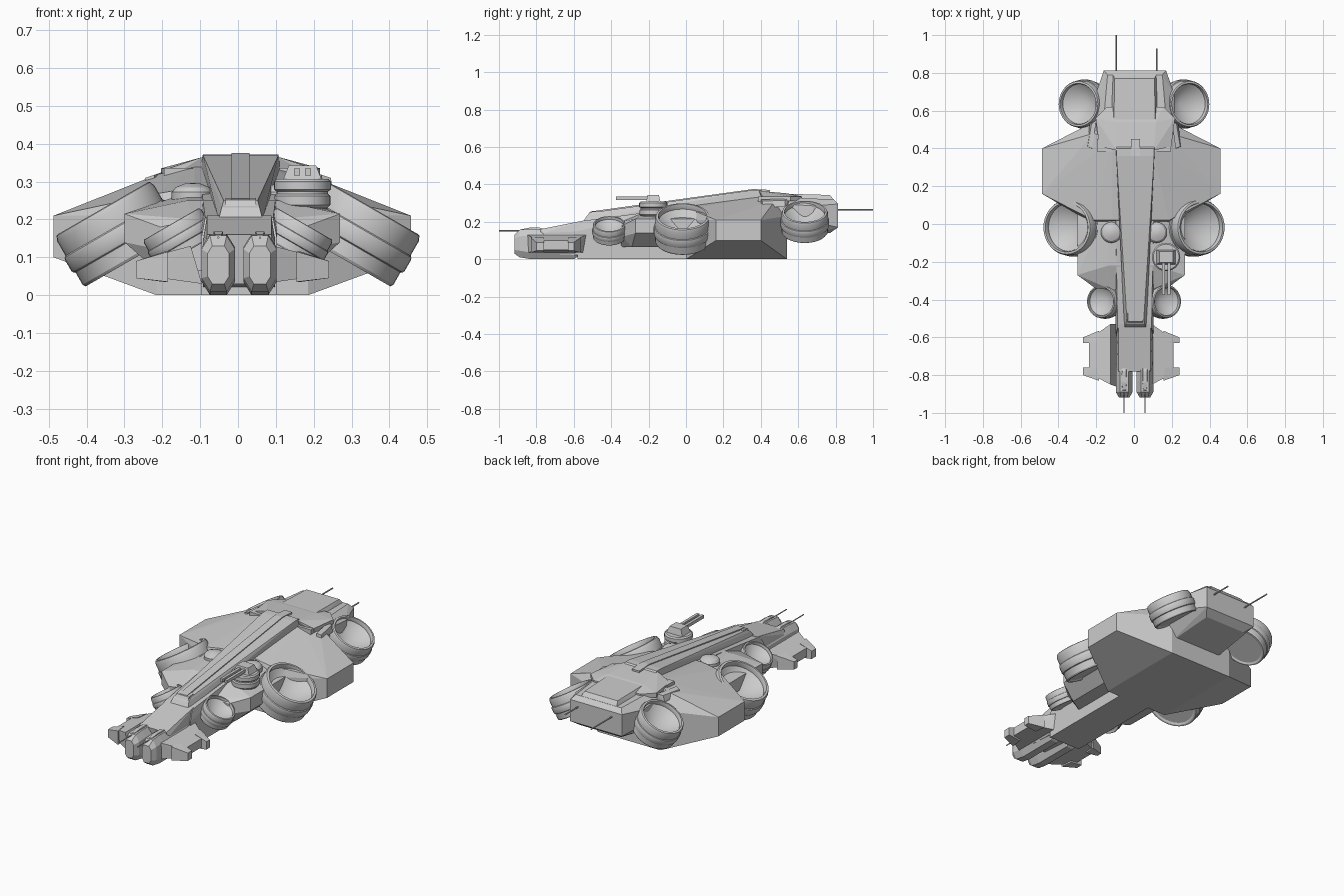
import bpy, bmesh, math
from mathutils import Matrix, Vector

grey = bpy.data.materials.new("hull grey")
grey.diffuse_color = (0.6, 0.6, 0.6, 1)


def finish(name, bm, smooth=False):
    bmesh.ops.recalc_face_normals(bm, faces=bm.faces)
    me = bpy.data.meshes.new(name)
    bm.to_mesh(me)
    bm.free()
    me.materials.append(grey)
    ob = bpy.data.objects.new(name, me)
    bpy.context.collection.objects.link(ob)
    if smooth:
        bpy.ops.object.select_all(action='DESELECT')
        ob.select_set(True)
        bpy.context.view_layer.objects.active = ob
        bpy.ops.object.shade_smooth_by_angle(angle=math.radians(25))
    return ob


def block(name, pts, cx=0.0, mirror=True, side=1):
    """Faceted convex block; pts are one half when mirrored."""
    bm = bmesh.new()
    for x, y, z in pts:
        bm.verts.new((cx + side * x, y, z))
        if mirror:
            bm.verts.new((cx - x, y, z))
    r = bmesh.ops.convex_hull(bm, input=bm.verts)
    loose = [v for v in bm.verts if not v.link_faces]
    bmesh.ops.delete(bm, geom=loose, context='VERTS')
    bmesh.ops.dissolve_limit(bm, angle_limit=0.02, verts=bm.verts, edges=bm.edges)
    return finish(name, bm)


def box(name, x0, x1, y0, y1, z0, z1, side=1):
    return block(name, [(x, y, z) for x in (x0, x1) for y in (y0, y1) for z in (z0, z1)],
                 mirror=False, side=side)


def lathe(name, prof, loc, tilt=0.0, steps=32):
    bm = bmesh.new()
    vs = [bm.verts.new((r, 0, z)) for r, z in prof]
    es = [bm.edges.new(p) for p in zip(vs, vs[1:])]
    bmesh.ops.spin(bm, geom=vs + es, cent=(0, 0, 0), axis=(0, 0, 1),
                   angle=2 * math.pi, steps=steps)
    bmesh.ops.remove_doubles(bm, verts=bm.verts, dist=1e-5)
    bm.transform(Matrix.Translation(loc) @ Matrix.Rotation(tilt, 4, 'Y'))
    return finish(name, bm, True)


def rod(name, x, y0, y1, z, r=0.003):
    bm = bmesh.new()
    bmesh.ops.create_cone(bm, cap_ends=True, segments=8, radius1=r, radius2=r, depth=y1 - y0)
    bm.transform(Matrix.Translation((x, (y0 + y1) / 2, z)) @ Matrix.Rotation(math.pi / 2, 4, 'X'))
    return finish(name, bm, True)


# main wide hull
block("main_hull", [(0.2, 0, 0), (0.2, 0.54, 0),
                    (0.472, 0.16, 0.10), (0.472, 0.40, 0.10),
                    (0.472, 0.16, 0.21), (0.472, 0.40, 0.21),
                    (0.2, 0.54, 0.23), (0.2, 0.0, 0.21),
                    (0.2, 0.02, 0.268), (0.2, 0.48, 0.318),
                    (0.1, 0.02, 0.285), (0.1, 0.45, 0.345)], cx=-0.015)
# forward hull
block("forward_hull", [(0.285, -0.27, 0.14), (0.285, -0.27, 0.215),
                       (0.285, 0.1, 0.14), (0.285, 0.1, 0.215),
                       (0.1, -0.35, 0.065), (0.1, -0.35, 0.2), (0.19, -0.34, 0.12),
                       (0.19, -0.34, 0.18), (0.2, -0.29, 0.065), (0.2, 0.1, 0.065),
                       (0.12, -0.22, 0.25), (0.12, 0.1, 0.27)], cx=-0.015)
# neck and keel running to the nose
block("neck", [(0.1, -0.58, 0), (0.1, 0.05, 0), (0.1, -0.58, 0.15), (0.09, -0.55, 0.205),
               (0.1, 0.05, 0.285), (0.1, 0.05, 0.15)], cx=0.003)
block("nose_neck", [(0.095, -0.53, 0.02), (0.095, -0.76, 0.03), (0.095, -0.76, 0.14),
                    (0.085, -0.53, 0.21), (0.085, -0.78, 0.16), (0.095, -0.53, 0.15)], cx=0.003)

# dorsal spine with raised centre strip
block("spine", [(0.058, -0.55, 0.2), (0.05, -0.53, 0.232), (0.045, -0.50, 0.25),
                (0.102, 0.37, 0.33), (0.1, 0.36, 0.37), (0.105, 0.44, 0.33),
                (0.1, 0.40, 0.371)], cx=0.007)
block("spine_strip", [(0.024, -0.54, 0.21), (0.024, -0.51, 0.255), (0.024, 0.36, 0.375),
                      (0.024, 0.45, 0.37), (0.024, 0.45, 0.33)], cx=0.007)
block("spine_nose_cap", [(0.045, -0.545, 0.2), (0.022, -0.545, 0.2), (0.04, -0.515, 0.252),
                         (0.04, -0.47, 0.257)], cx=0.007)

# rear block, bridge roof and deck
block("rear_block", [(0.17, 0.5, 0.33), (0.145, 0.79, 0.32), (0.205, 0.44, 0.3),
                     (0.205, 0.44, 0.18), (0.21, 0.68, 0.285), (0.21, 0.68, 0.2),
                     (0.165, 0.813, 0.295), (0.165, 0.813, 0.17), (0.13, 0.77, 0.14),
                     (0.15, 0.5, 0.10)], cx=0.005)
block("bridge_roof", [(0.1, 0.39, 0.365), (0.19, 0.41, 0.335), (0.19, 0.41, 0.31),
                      (0.21, 0.56, 0.335), (0.21, 0.56, 0.31), (0.15, 0.62, 0.335),
                      (0.15, 0.62, 0.31), (0.11, 0.54, 0.352)], cx=0.007)
block("rear_deck", [(0.11, 0.52, 0.31), (0.11, 0.52, 0.35), (0.105, 0.77, 0.343),
                    (0.115, 0.79, 0.318), (0.125, 0.6, 0.318)], cx=0.003)

for s, tag in ((-1, "left"), (1, "right")):
    # bridge side boxes and armour strips
    box(tag + "_bridge_box", 0.11, 0.195, 0.385, 0.45, 0.303, 0.336, s)
    block(tag + "_rear_strip", [(0.225, 0.40, 0.28), (0.25, 0.41, 0.28), (0.22, 0.40, 0.318),
                                (0.245, 0.41, 0.31), (0.2, 0.55, 0.28), (0.235, 0.53, 0.28),
                                (0.2, 0.55, 0.325), (0.225, 0.53, 0.315)],
          mirror=False, side=s)
    # nose pods: octagonal tubes with tapered tips
    pod = []
    for y, w, z0, z1, c in ((-0.918, 0.028, 0.03, 0.13, 0.012), (-0.89, 0.044, 0.01, 0.157, 0.022),
                            (-0.83, 0.044, 0.0, 0.162, 0.022), (-0.6, 0.044, 0.0, 0.162, 0.022),
                            (-0.55, 0.044, 0.03, 0.13, 0.022)):
        for sx in (-1, 1):
            pod += [(sx * w, y, z0 + 1.6 * c), (sx * w, y, z1 - 1.6 * c),
                    (sx * (w - c), y, z0), (sx * (w - c), y, z1)]
    px = 0.003 + s * 0.055
    block(tag + "_nose_pod", pod, cx=px, mirror=False)
    block(tag + "_pod_sensor", [(0.01, -0.89, 0.14), (0.008, -0.88, 0.16), (0.012, -0.84, 0.168),
                                (0.01, -0.78, 0.168), (0.014, -0.74, 0.155)], cx=px)
    rod(tag + "_nose_gun", px, -1.0, -0.87, 0.152)
    # fore wings with notched tips
    wx = -0.015
    block(tag + "_fore_wing", [(0.223, -0.79, 0.05), (0.223, -0.79, 0.1), (0.223, -0.61, 0.05),
                               (0.223, -0.61, 0.1), (0.08, -0.86, 0.03), (0.11, -0.85, 0.13),
                               (0.08, -0.53, 0.03), (0.11, -0.53, 0.13)],
          cx=wx, mirror=False, side=s)
    for n, ya, yb, yc in (("front", -0.80, -0.76, -0.83), ("back", -0.60, -0.63, -0.565)):
        block(tag + "_wing_tip_" + n, [(0.255, ya, 0.045), (0.255, ya, 0.09), (0.255, yb, 0.045),
                                       (0.255, yb, 0.09), (0.18, yb, 0.035), (0.18, yb, 0.115),
                                       (0.17, yc, 0.035), (0.17, yc, 0.115)],
              cx=wx, mirror=False, side=s)
    # tilted open lift-fan nacelles: outer bands, rim lip and inner funnel
    for n, x, y, z, R, H in (("main", 0.318, -0.018, 0.162, 0.155, 0.078),
                             ("front", 0.155, -0.41, 0.152, 0.092, 0.042),
                             ("rear", 0.265, 0.635, 0.2, 0.13, 0.062)):
        prof = [(0, -0.92), (0.8, -0.92), (0.86, -1), (0.92, -1), (0.95, -0.9), (0.95, -0.42),
                (0.985, -0.38), (1, -0.3), (1, 0.12), (0.985, 0.2), (0.955, 0.24), (0.955, 0.8),
                (0.92, 0.97), (0.89, 1), (0.84, 1), (0.82, 0.9), (0.82, 0.62), (0.76, 0.55),
                (0, -0.85)]
        lathe(f"{tag}_{n}_nacelle", [(r * R, h * H) for r, h in prof],
              Vector((s * x, y, z)), s * math.radians(30), 40)
    # small domes beside the spine
    lathe(tag + "_dome", [(0, 0.2), (0.055, 0.2), (0.055, 0.272), (0.045, 0.285), (0.02, 0.295),
                          (0, 0.296)], Vector((s * 0.12, -0.045, 0)), 0, 24)

# turret with twin guns
lathe("turret_drum", [(0, 0.2), (0.062, 0.2), (0.066, 0.23), (0.074, 0.238), (0.074, 0.262),
                      (0.068, 0.267), (0.068, 0.274), (0.075, 0.279), (0.075, 0.3),
                      (0.068, 0.307), (0, 0.307)], Vector((0.17, -0.175, 0)))
block("turret_tower", [(0.053, -0.215, 0.3), (0.053, -0.135, 0.3), (0.036, -0.205, 0.343),
                       (0.036, -0.145, 0.343)], cx=0.17)
for i, x in enumerate((0.156, 0.185)):
    box(f"turret_gun_{i + 1}", x - 0.008, x + 0.008, -0.375, -0.17, 0.316, 0.334)

# rear antennas
rod("left_antenna", -0.095, 0.79, 1.0, 0.265, 0.004)
rod("right_antenna", 0.12, 0.79, 0.93, 0.265, 0.004)
